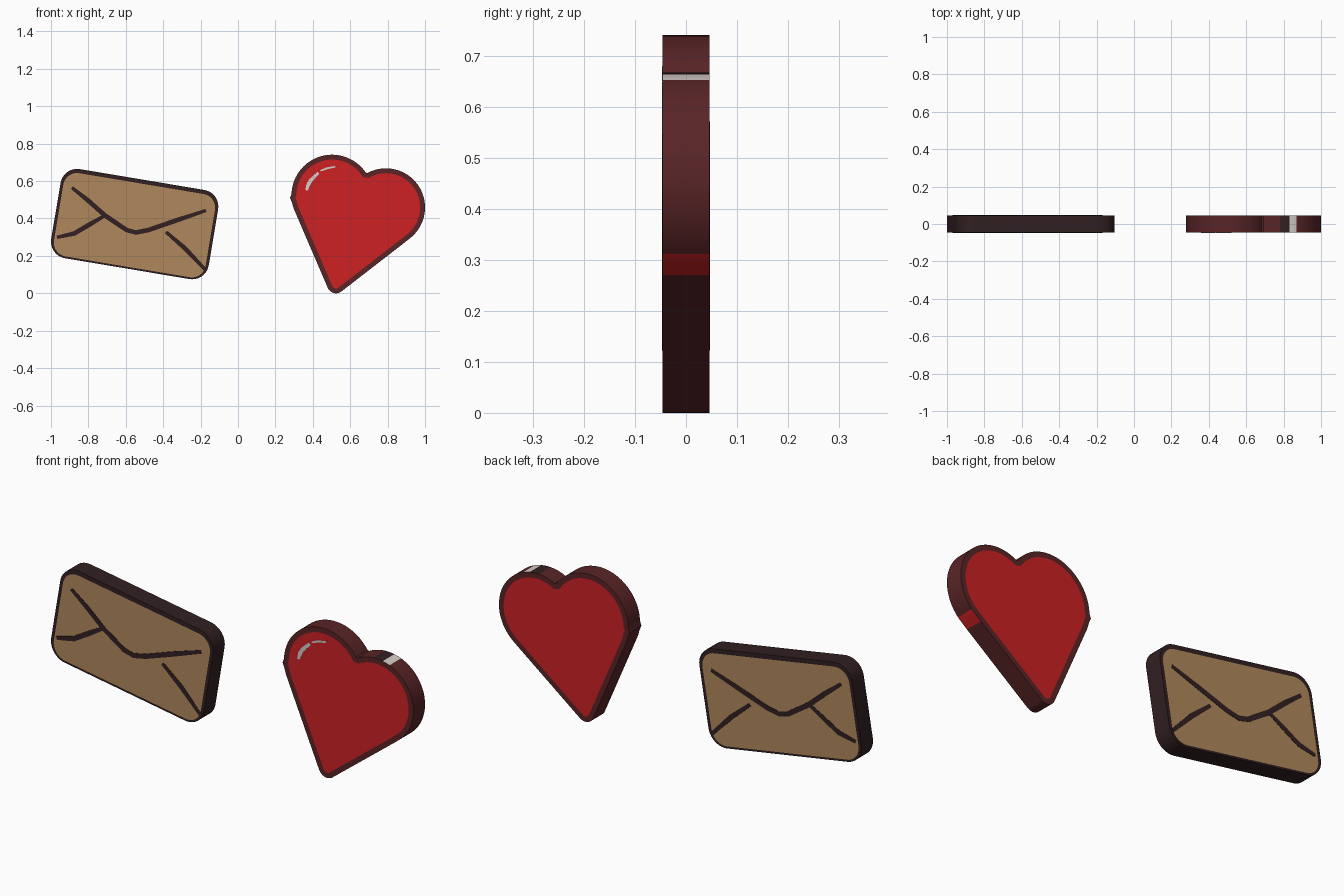
import bpy, bmesh, math
from mathutils import Vector

if "Cube" in bpy.data.objects:
    bpy.data.objects.remove(bpy.data.objects["Cube"])

HALF = 0.046  # half thickness of both icons


def material(name, r, g, b):
    m = bpy.data.materials.new(name)
    m.diffuse_color = (r, g, b, 1)
    m.use_nodes = True
    m.node_tree.nodes["Principled BSDF"].inputs["Base Color"].default_value = m.diffuse_color
    return m


DARK = material("dark brown", 0.032, 0.0145, 0.016)
TAN = material("tan paper", 0.434, 0.25, 0.107)
MAROON = material("maroon", 0.1, 0.018, 0.02)
RED = material("red", 0.61, 0.015, 0.017)
WHITE = material("off white", 0.68, 0.61, 0.58)


def arc(cx, cz, r, a0, a1, n):
    """Points along an arc, angles in degrees."""
    out = []
    for i in range(n + 1):
        a = math.radians(a0 + (a1 - a0) * i / n)
        out.append((cx + r * math.cos(a), cz + r * math.sin(a)))
    return out


def prism(name, pts, y0, y1, mats, inset=0, shift=(0, 0), side_rule=None):
    """Extrude an x-z outline along y; optionally inset both caps in a second colour."""
    bm = bmesh.new()
    cap = bm.faces.new([bm.verts.new((x, y0, z)) for x, z in pts])
    ext = bmesh.ops.extrude_face_region(bm, geom=[cap], use_keep_orig=True)
    bmesh.ops.translate(bm, vec=(0, y1 - y0, 0),
                        verts=[g for g in ext["geom"] if isinstance(g, bmesh.types.BMVert)])
    bmesh.ops.recalc_face_normals(bm, faces=bm.faces[:])
    bm.normal_update()
    caps = [f for f in bm.faces if abs(f.normal.y) > 0.9]
    if side_rule:
        for f in bm.faces:
            if f not in caps:
                f.material_index = side_rule(f.calc_center_median())
    if inset:
        bmesh.ops.inset_individual(bm, faces=caps, thickness=inset, use_even_offset=True)
        for f in caps:
            f.material_index = 1
            for v in f.verts:
                v.co += Vector((shift[0], 0, shift[1]))
    me = bpy.data.meshes.new(name)
    bm.to_mesh(me)
    bm.free()
    for m in mats:
        me.materials.append(m)
    ob = bpy.data.objects.new(name, me)
    bpy.context.collection.objects.link(ob)
    bpy.ops.object.select_all(action='DESELECT')
    ob.select_set(True)
    bpy.context.view_layer.objects.active = ob
    bpy.ops.object.shade_smooth_by_angle(angle=math.radians(25))
    return ob


def stroke(name, pts, width, mat, sides=(-1,)):
    """Thin flat pen stroke along a path, tapered at its ends."""
    p = [Vector(q) for q in pts]
    left, right = [], []
    for i, q in enumerate(p):
        d = (p[min(i + 1, len(p) - 1)] - p[max(i - 1, 0)]).normalized()
        w = width * (0.35 if i in (0, len(p) - 1) else 0.5)
        n = Vector((-d.y, d.x)) * w
        left.append(q + n)
        right.append(q - n)
    outline = [tuple(q) for q in left + right[::-1]]
    for s in sides:
        tag = "front" if s < 0 else "back"
        prism(f"{name}_{tag}", outline, s * (HALF - 0.002), s * (HALF + 0.0015), [mat])


# Envelope: tilted rounded rectangle, dark rim and tan faces
tilt = math.radians(-9.5)
ca, sa = math.cos(tilt), math.sin(tilt)
rect = []
for sx, sz, a in ((-1, 1, 180), (1, 1, 90), (1, -1, 0), (-1, -1, -90)):
    rect += arc(sx * 0.337, sz * 0.1515, 0.09, a, a - 90, 10)
rect = [(-0.5525 + x * ca - z * sa, 0.37 + x * sa + z * ca) for x, z in rect]
prism("envelope", rect, -HALF, HALF, [DARK, TAN], 0.016, (-0.001, -0.006))

# Envelope fold lines on both faces
both = (-1, 1)
stroke("flap_line", [(-0.888, 0.565), (-0.8, 0.495), (-0.711, 0.416), (-0.595, 0.338),
                     (-0.545, 0.325), (-0.48, 0.338), (-0.32, 0.393), (-0.171, 0.443)],
       0.025, DARK, both)
stroke("left_fold_line", [(-0.968, 0.299), (-0.875, 0.32), (-0.79, 0.37), (-0.711, 0.416)],
       0.025, DARK, both)
stroke("right_fold_line", [(-0.385, 0.328), (-0.283, 0.24), (-0.176, 0.128)],
       0.025, DARK, both)


# Heart: two lobes and a rounded tip, maroon rim and red faces
def heart_side(c):
    if c.x > 0.7 and 0.27 < c.z < 0.315:
        return 1          # red patch on the lower right edge
    if c.z > 0.6 and 0.834 < c.x < 0.862:
        return 2          # white glint on the right lobe
    if c.z > 0.6 and 0.782 < c.x < 0.834:
        return 3          # dark band next to it
    return 0


heart = [(0.288, 0.487), (0.278, 0.51)]
heart += arc(0.503, 0.524, 0.217, 178, 34, 36)
heart += arc(0.791, 0.459, 0.209, 118, -52, 48)
heart += [(0.889, 0.270)]
heart += arc(0.524, 0.048, 0.048, -52, -156, 12)
heart += [(0.297, 0.455)]
prism("heart", heart, -HALF, HALF, [MAROON, RED, WHITE, DARK], 0.026, side_rule=heart_side)

# Heart shine on the front
stroke("shine_low", [(0.366, 0.55), (0.375, 0.58), (0.39, 0.605), (0.43, 0.645)], 0.02, WHITE)
stroke("shine_high", [(0.44, 0.655), (0.475, 0.668), (0.52, 0.677)], 0.011, WHITE)
